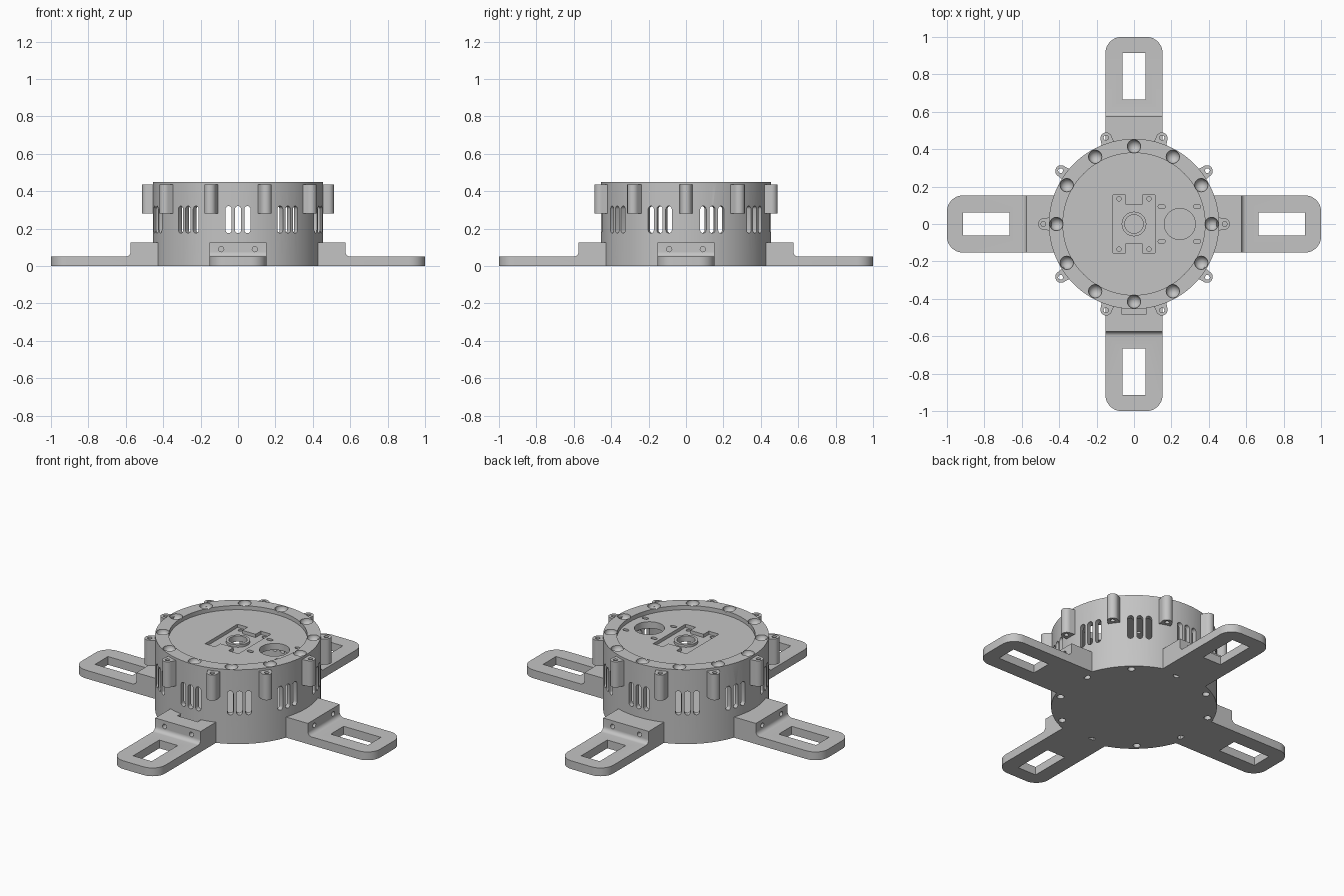
import bpy, bmesh
from math import cos, sin, pi, radians
from mathutils import Matrix

if "Cube" in bpy.data.objects:
    bpy.data.objects.remove(bpy.data.objects["Cube"], do_unlink=True)

grey = bpy.data.materials.new("light grey plastic")
grey.use_nodes = True
COLOUR = (0.55, 0.55, 0.55, 1)
grey.diffuse_color = COLOUR
grey.node_tree.nodes["Principled BSDF"].inputs["Base Color"].default_value = COLOUR

# Local z points radially outward (+x), local y points up
RADIAL = Matrix(((0, 0, 1, 0), (1, 0, 0, 0), (0, 1, 0, 0), (0, 0, 0, 1)))


def turn(degrees):
    return Matrix.Rotation(radians(degrees), 4, 'Z')


def prism(bm, points, low, high, matrix=Matrix()):
    """Extrude a counter-clockwise outline along local z."""
    bottom = [bm.verts.new(matrix @ Matrix.Translation((x, y, low)).translation) for x, y in points]
    top = [bm.verts.new(matrix @ Matrix.Translation((x, y, high)).translation) for x, y in points]
    bm.faces.new(bottom[::-1])
    bm.faces.new(top)
    n = len(points)
    for i in range(n):
        j = (i + 1) % n
        bm.faces.new((bottom[i], bottom[j], top[j], top[i]))


def circle(x, y, r, n=24):
    return [(x + r * cos(2 * pi * i / n), y + r * sin(2 * pi * i / n)) for i in range(n)]


def rect(x0, x1, y0, y1):
    return [(x0, y0), (x1, y0), (x1, y1), (x0, y1)]


def stadium(x, y, r, half, n=8):
    """Upright slot outline with round ends."""
    arc = [(r * cos(pi * i / n), half + r * sin(pi * i / n)) for i in range(n + 1)]
    return [(x + u, y + v) for u, v in arc] + [(x - u, y - v) for u, v in arc]


def make(name, bm):
    bmesh.ops.recalc_face_normals(bm, faces=bm.faces)
    mesh = bpy.data.meshes.new(name)
    bm.to_mesh(mesh)
    bm.free()
    mesh.materials.append(grey)
    obj = bpy.data.objects.new(name, mesh)
    bpy.context.collection.objects.link(obj)
    return obj


def cut(obj, cutter_bm):
    """Subtract a cutter, bake the result and discard the cutter."""
    cutter = make("cutter", cutter_bm)
    cutter.hide_render = True
    mod = obj.modifiers.new("cut", 'BOOLEAN')
    mod.operation = 'DIFFERENCE'
    mod.solver = 'EXACT'
    mod.object = cutter
    graph = bpy.context.evaluated_depsgraph_get()
    mesh = bpy.data.meshes.new_from_object(obj.evaluated_get(graph))
    obj.modifiers.clear()
    obj.data = mesh
    bpy.data.objects.remove(cutter, do_unlink=True)


def smooth(obj):
    bpy.ops.object.select_all(action='DESELECT')
    obj.select_set(True)
    bpy.context.view_layer.objects.active = obj
    bpy.ops.object.shade_smooth_by_angle(angle=radians(30))


# Round housing: solid drum, then recess and hollow interior
bm = bmesh.new()
prism(bm, circle(0, 0, 0.455, 120), 0, 0.45)
housing = make("housing", bm)
bm = bmesh.new()
prism(bm, circle(0, 0, 0.38, 120), 0.425, 0.5)
prism(bm, circle(0, 0, 0.425, 120), 0.06, 0.385)
cut(housing, bm)

# Vent slots, rim dimples and underside screw holes
bm = bmesh.new()
for k in range(10):
    for offset in (-0.05, 0, 0.05):
        prism(bm, stadium(offset, 0.248, 0.0165, 0.056), 0.36, 0.52, turn(18 + 36 * k) @ RADIAL)
    prism(bm, circle(0.42, 0, 0.02), -0.05, 0.05, turn(12 + 36 * k))
for k in range(12):
    place = turn(30 * k) @ Matrix.Translation((0.415, 0, 0.45))
    bmesh.ops.create_uvsphere(bm, u_segments=24, v_segments=13, radius=0.036, matrix=place)
cut(housing, bm)

# Sunken mount in the lid, with a sensor opening and oval holes beside it
bm = bmesh.new()
quarter = [(0.112, 0.155), (0.045, 0.155), (0.045, 0.105)]
mirrored = [(-x, y) for x, y in quarter[::-1]]
prism(bm, quarter + mirrored + [(-x, -y) for x, y in quarter + mirrored], 0.405, 0.44)
prism(bm, circle(0.245, 0, 0.083, 48), 0.36, 0.44)
for y in (-0.093, 0.093):
    for x in (0.148, 0.338):
        prism(bm, [(x + v, y + u) for u, v in stadium(0, 0, 0.011, 0.008)][::-1], 0.36, 0.44)
cut(housing, bm)

# Centre opening and mount screw holes
bm = bmesh.new()
prism(bm, circle(0, 0, 0.05, 40), 0.36, 0.44)
for x in (-0.08, 0.08):
    for y in (-0.135, 0.135):
        prism(bm, circle(x, y, 0.012, 16), 0.36, 0.44)
cut(housing, bm)
smooth(housing)

# Raised collar around the centre opening
bm = bmesh.new()
prism(bm, circle(0, 0, 0.066, 40), 0.395, 0.42)
collar = make("centre_collar", bm)
bm = bmesh.new()
prism(bm, circle(0, 0, 0.05, 40), 0.36, 0.44)
cut(collar, bm)
smooth(collar)

# Screw lugs around the upper wall
for k in range(10):
    bm = bmesh.new()
    arc = [(0.482 + 0.031 * cos(a), 0.031 * sin(a)) for a in [radians(d) for d in range(-90, 91, 15)]]
    prism(bm, [(0.44, -0.036)] + arc + [(0.44, 0.036)], 0.28, 0.435, turn(36 * k))
    lug = make(f"screw_lug_{k + 1}", bm)
    bm = bmesh.new()
    prism(bm, circle(0.485, 0, 0.013, 16), 0.2, 0.5, turn(36 * k))
    cut(lug, bm)
    smooth(lug)

# Four feet: stepped profile with a fillet, rounded tip and a window
for k, name in enumerate(("left_foot", "back_foot", "right_foot", "front_foot")):
    bm = bmesh.new()
    fillet = [(0.6 - 0.025 * cos(a), 0.075 - 0.025 * sin(a)) for a in [radians(d) for d in range(90, -1, -15)]]
    profile = [(0.42, 0), (1, 0), (1, 0.05)] + fillet + [(0.575, 0.125), (0.42, 0.125)]
    prism(bm, profile, -0.1525, 0.1525, Matrix.Rotation(pi / 2, 4, 'X'))
    tips = [e for e in bm.edges if all(v.co.x > 0.99 for v in e.verts)
            and abs(e.verts[0].co.z - e.verts[1].co.z) > 0.01]
    bmesh.ops.bevel(bm, geom=tips, offset=0.085, segments=8, profile=0.5, affect='EDGES')
    bm.transform(turn(90 * k))
    foot = make(name, bm)
    bm = bmesh.new()
    prism(bm, rect(0.665, 0.915, -0.062, 0.062), -0.1, 0.2, turn(90 * k))
    for side in (-0.09, 0.09):
        prism(bm, circle(side, 0.09, 0.014, 16), 0.5, 0.65, turn(90 * k) @ RADIAL)
    if name == "front_foot":
        prism(bm, rect(0.452, 0.482, -0.068, 0.068), 0.085, 0.2, turn(90 * k))
    cut(foot, bm)
    smooth(foot)
